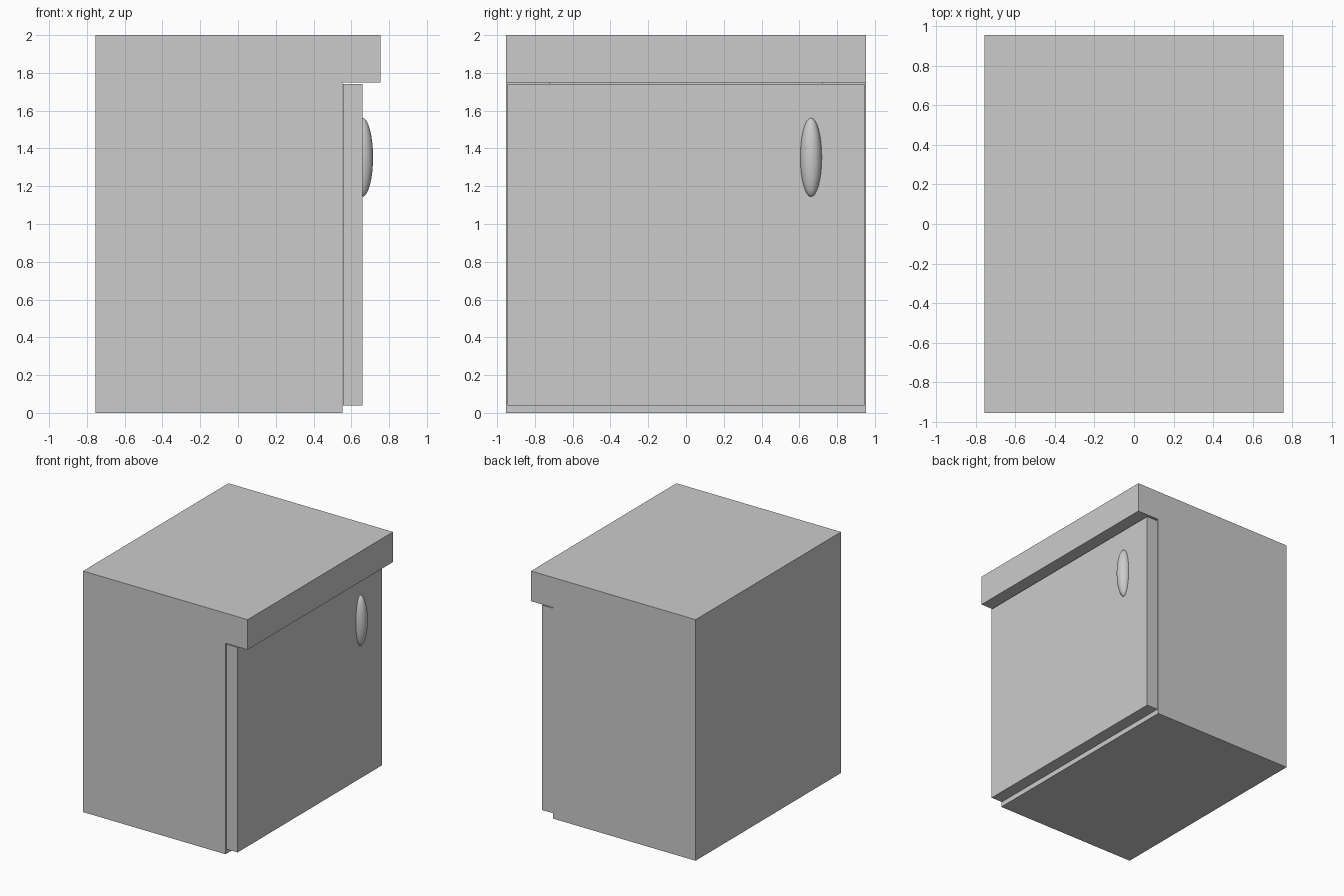
import bpy, bmesh
from mathutils import Vector

if "Cube" in bpy.data.objects:
    bpy.data.objects.remove(bpy.data.objects["Cube"])


def mesh_object(name, bm):
    bmesh.ops.recalc_face_normals(bm, faces=bm.faces)
    mesh = bpy.data.meshes.new(name)
    bm.to_mesh(mesh)
    bm.free()
    obj = bpy.data.objects.new(name, mesh)
    bpy.context.collection.objects.link(obj)
    return obj


def box(name, lo, hi):
    bm = bmesh.new()
    bmesh.ops.create_cube(bm, size=1)
    lo, hi = Vector(lo), Vector(hi)
    bmesh.ops.scale(bm, vec=hi - lo, verts=bm.verts)
    bmesh.ops.translate(bm, vec=(lo + hi) / 2, verts=bm.verts)
    return mesh_object(name, bm)


def extrude_profile(name, points, half_width):
    bm = bmesh.new()
    face = bm.faces.new([bm.verts.new((x, -half_width, z)) for x, z in points])
    new = bmesh.ops.extrude_face_region(bm, geom=[face])["geom"]
    verts = [g for g in new if isinstance(g, bmesh.types.BMVert)]
    bmesh.ops.translate(bm, vec=(0, 2 * half_width, 0), verts=verts)
    return mesh_object(name, bm)


# Cabinet with overhanging top
profile = [(-0.755, 0), (0.553, 0), (0.553, 1.75), (0.755, 1.75), (0.755, 2), (-0.755, 2)]
cabinet = extrude_profile("cabinet", profile, 0.953)

# Interior compartment behind the door
cavity = box("cavity_cutter", (-0.52, -0.72, 0.235), (0.6, 0.72, 1.748))
cavity.hide_render = True
cavity.hide_viewport = True
cut = cabinet.modifiers.new("compartment", "BOOLEAN")
cut.operation = "DIFFERENCE"
cut.solver = "EXACT"
cut.object = cavity

# Door, slightly inset from the cabinet edges
box("door", (0.555, -0.945, 0.04), (0.658, 0.945, 1.74))

# Oval door handle
bpy.ops.mesh.primitive_uv_sphere_add(segments=32, ring_count=16, radius=1,
                                     location=(0.658, 0.662, 1.353))
handle = bpy.context.object
handle.name = "door_handle"
handle.scale = (0.057, 0.057, 0.209)
bpy.ops.object.transform_apply(location=False, rotation=False, scale=True)
bpy.ops.object.shade_smooth()
